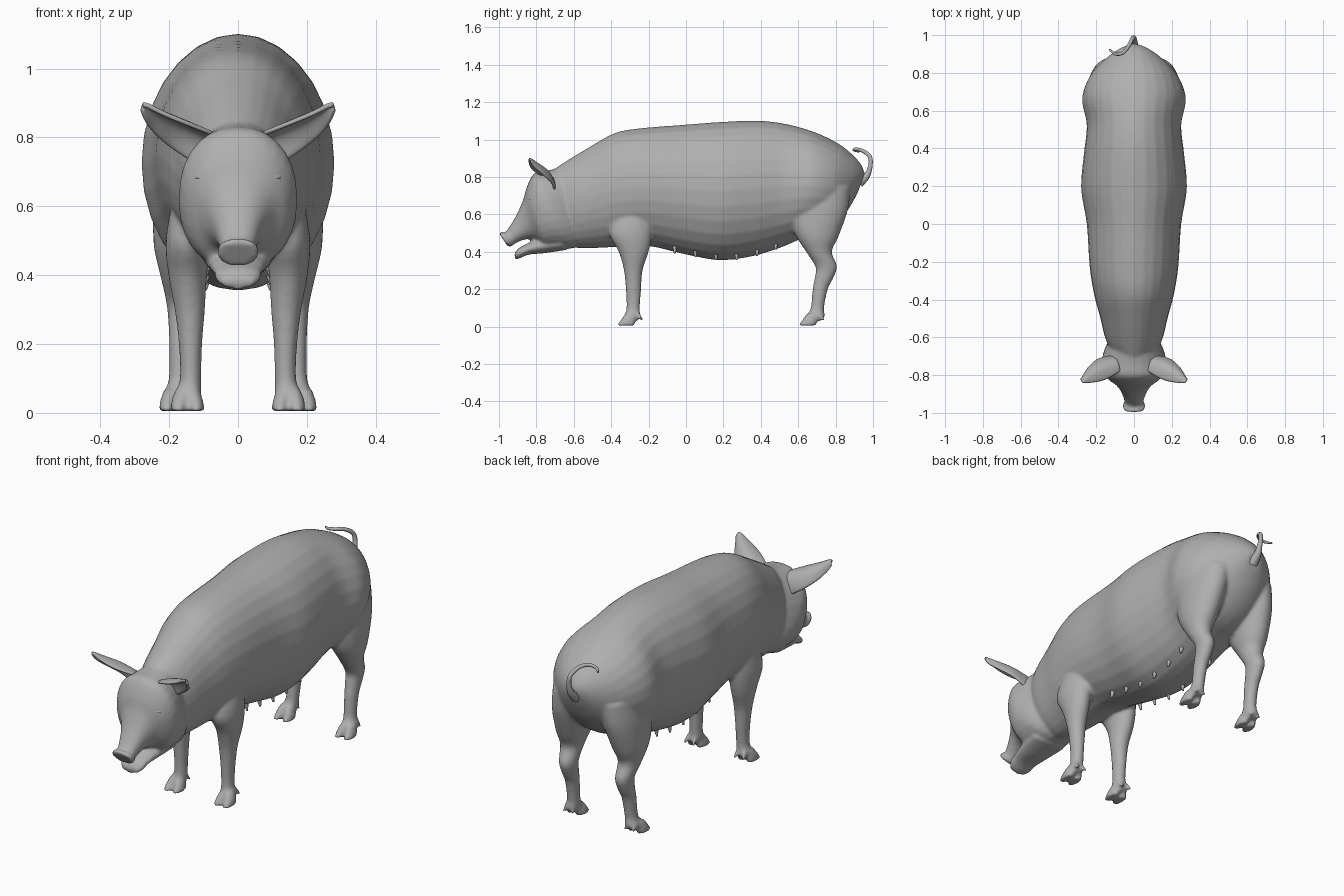
import bpy, bmesh, math
from mathutils import Vector

cube = bpy.data.objects.get("Cube")
if cube:
    bpy.data.objects.remove(cube, do_unlink=True)

skin = bpy.data.materials.new("grey_skin")
skin.use_nodes = True
GREY = (0.43, 0.43, 0.43, 1)
skin.diffuse_color = GREY
skin.node_tree.nodes["Principled BSDF"].inputs["Base Color"].default_value = GREY


def spline(rows, steps):
    """Catmull-Rom interpolation of tuples."""
    rows = [Vector(r) for r in rows]
    out = []
    for i in range(len(rows) - 1):
        p0, p1, p2 = rows[max(i - 1, 0)], rows[i], rows[i + 1]
        p3 = rows[min(i + 2, len(rows) - 1)]
        for k in range(steps):
            t = k / steps
            out.append(0.5 * (2 * p1 + (p2 - p0) * t + (2 * p0 - 5 * p1 + 4 * p2 - p3) * t * t
                              + (3 * p1 - p0 - 3 * p2 + p3) * t ** 3))
    return out + [rows[-1]]


def loft(bm, rows, side=1, power=1.0, sides=28, steps=4):
    """Closed skin through rings: two opposite side-plane points, centre x, half width."""
    rings = []
    for ya, za, yb, zb, cx, w in spline(rows, steps):
        ring = []
        for k in range(sides):
            a = math.tau * k / sides
            c, s = [math.copysign(abs(v) ** power, v) for v in (math.cos(a), math.sin(a))]
            ring.append(bm.verts.new((side * (cx + w * s),
                                      (ya + yb) / 2 + (ya - yb) / 2 * c,
                                      (za + zb) / 2 + (za - zb) / 2 * c)))
        rings.append(ring)
    for r, q in zip(rings, rings[1:]):
        for k in range(sides):
            n = (k + 1) % sides
            bm.faces.new((r[k], r[n], q[n], q[k]))
    bm.faces.new(rings[0])
    bm.faces.new(rings[-1])


def finish(bm, name):
    bmesh.ops.recalc_face_normals(bm, faces=bm.faces)
    for f in bm.faces:
        f.smooth = True
    me = bpy.data.meshes.new(name)
    bm.to_mesh(me)
    bm.free()
    me.materials.append(skin)
    ob = bpy.data.objects.new(name, me)
    bpy.context.collection.objects.link(ob)
    return ob


# trunk, from neck to rump
trunk = [(-.74, .82, -.66, .45, 0, .10), (-.64, .885, -.58, .42, 0, .15),
         (-.5, .97, -.48, .42, 0, .18), (-.38, 1.035, -.38, .425, 0, .21),
         (-.25, 1.06, -.2, .43, 0, .235), (0, 1.08, 0, .385, 0, .25),
         (.2, 1.095, .18, .355, 0, .28), (.4, 1.1, .35, .375, 0, .265),
         (.55, 1.08, .5, .42, 0, .25), (.7, 1.035, .62, .47, 0, .275),
         (.82, .975, .72, .5, 0, .24), (.9, .91, .8, .55, 0, .17),
         (.94, .86, .87, .63, 0, .1), (.955, .82, .92, .72, 0, .04)]
# head down to the flared snout disc
head = [(-.62, .86, -.52, .47, 0, .10), (-.74, .835, -.6, .42, 0, .155),
        (-.81, .82, -.68, .42, 0, .172), (-.85, .75, -.75, .42, 0, .148),
        (-.87, .68, -.8, .46, 0, .105), (-.9, .61, -.84, .468, 0, .076),
        (-.93, .555, -.88, .46, 0, .06), (-.965, .506, -.92, .44, 0, .05),
        (-.985, .507, -.935, .428, 0, .061), (-1.003, .502, -.952, .428, 0, .056)]
jaw = [(-.7, .47, -.64, .41, 0, .1), (-.8, .465, -.76, .392, 0, .085),
       (-.86, .438, -.84, .385, 0, .072), (-.895, .42, -.885, .366, 0, .066),
       (-.918, .39, -.913, .358, 0, .045)]
# legs: front edge, back edge, centre, half width
front_leg = [(-.38, .62, -.17, .62, .12, .07), (-.41, .5, -.18, .5, .143, .067),
             (-.36, .4, -.2, .4, .146, .056), (-.332, .3, -.232, .3, .14, .044),
             (-.322, .2, -.24, .2, .138, .034), (-.318, .1, -.247, .1, .138, .031),
             (-.33, .055, -.247, .055, .145, .038), (-.335, .03, -.26, .03, .147, .034)]
hind_leg = [(.56, .78, .88, .74, .13, .1), (.55, .62, .865, .62, .15, .095),
            (.58, .5, .815, .48, .165, .08), (.642, .4, .78, .4, .17, .056),
            (.692, .32, .808, .32, .165, .043), (.688, .26, .783, .25, .165, .037),
            (.677, .2, .758, .2, .167, .033), (.667, .1, .738, .1, .17, .031),
            (.645, .055, .742, .055, .178, .038), (.638, .03, .72, .03, .18, .034)]


def foot(bm, x, y, side):
    """Two front toes and two little dewclaws."""
    for d in (-1, 1):
        loft(bm, [(y - .01, .07, y + .05, .07, x + d * .014, .02),
                  (y - .035, .035, y + .045, .03, x + d * .023, .024),
                  (y - .055, .005, y + .04, .005, x + d * .026, .023)], side, sides=16)
        loft(bm, [(y + .04, .07, y + .07, .07, x + d * .016, .013),
                  (y + .06, .05, y + .08, .05, x + d * .022, .012),
                  (y + .075, .03, y + .09, .035, x + d * .025, .007)], side, sides=12)


bm = bmesh.new()
loft(bm, trunk)
loft(bm, head, power=.88)
loft(bm, jaw)
for s in (-1, 1):
    loft(bm, front_leg, s)
    loft(bm, hind_leg, s)
    foot(bm, .147, -.315, s)
    foot(bm, .18, .655, s)
body = finish(bm, "pig_body")
fuse = body.modifiers.new("fuse", 'REMESH')
fuse.mode = 'VOXEL'
fuse.voxel_size = .009
fuse.use_smooth_shade = True
soften = body.modifiers.new("soften", 'SMOOTH')
soften.factor = .5
soften.iterations = 5

# ears: cupped leaves between an upper and a lower edge
ear_edges = [(.07, -.78, .81, .12, -.70, .72), (.15, -.825, .84, .19, -.715, .765),
             (.22, -.84, .87, .245, -.765, .812), (.262, -.842, .893, .27, -.81, .85),
             (.277, -.838, .895, .28, -.828, .878)]
back = Vector((-.17, .57, .8))
for s, label in ((1, "left"), (-1, "right")):
    bm = bmesh.new()
    grid = []
    for row in spline(ear_edges, 3):
        a, b = Vector(row[:3]), Vector(row[3:])
        cup = .3 * (b - a).length
        pts = [a.lerp(b, k / 8) + back * cup * math.sin(math.pi * k / 8) for k in range(9)]
        grid.append([bm.verts.new((s * p.x, p.y, p.z)) for p in pts])
    for r, q in zip(grid, grid[1:]):
        for k in range(8):
            bm.faces.new((r[k], r[k + 1], q[k + 1], q[k]))
    ear = finish(bm, label + "_ear")
    thick = ear.modifiers.new("thickness", 'SOLIDIFY')
    thick.thickness = .014
    thick.offset = 0
    ear.modifiers.new("round", 'SUBSURF').levels = 1

    # eye with a brow fold above it
    bm = bmesh.new()
    for centre, size in (((.1, -.826, .67), (.017, .017, .015)),
                         ((.1, -.822, .685), (.028, .02, .012))):
        ball = bmesh.ops.create_uvsphere(bm, u_segments=16, v_segments=10, radius=1)["verts"]
        for v in ball:
            v.co = Vector(centre) + Vector(v.co[i] * size[i] for i in range(3))
            v.co.x *= s
    finish(bm, label + "_eye")

    # row of teats along the belly
    bm = bmesh.new()
    for y, z in ((-.06, .42), (.05, .4), (.16, .383), (.27, .385), (.38, .405), (.48, .44)):
        loft(bm, [(y - .016, z + .02, y + .016, z + .02, .085, .016),
                  (y - .009, z - .008, y + .009, z - .008, .092, .009),
                  (y - .005, z - .028, y + .005, z - .028, .096, .005)], s, sides=10, steps=2)
    finish(bm, label + "_teats")

# curled tail
path = [(0, .925, .77, 2.6), (0, .966, .805, 1.7), (0, .986, .86, 1.1), (-.008, .982, .91, 1),
        (-.03, .94, .942, .9), (-.06, .905, .948, .8), (-.1, .9, .943, .7), (-.13, .925, .935, .4)]
curve = bpy.data.curves.new("tail", 'CURVE')
curve.dimensions = '3D'
curve.bevel_depth = .011
curve.bevel_resolution = 3
curve.use_fill_caps = True
line = curve.splines.new('POLY')
points = spline(path, 4)
line.points.add(len(points) - 1)
for p, q in zip(line.points, points):
    p.co = (q[0], q[1], q[2], 1)
    p.radius = q[3]
line.use_smooth = True
curve.materials.append(skin)
tail = bpy.data.objects.new("tail", curve)
bpy.context.collection.objects.link(tail)
